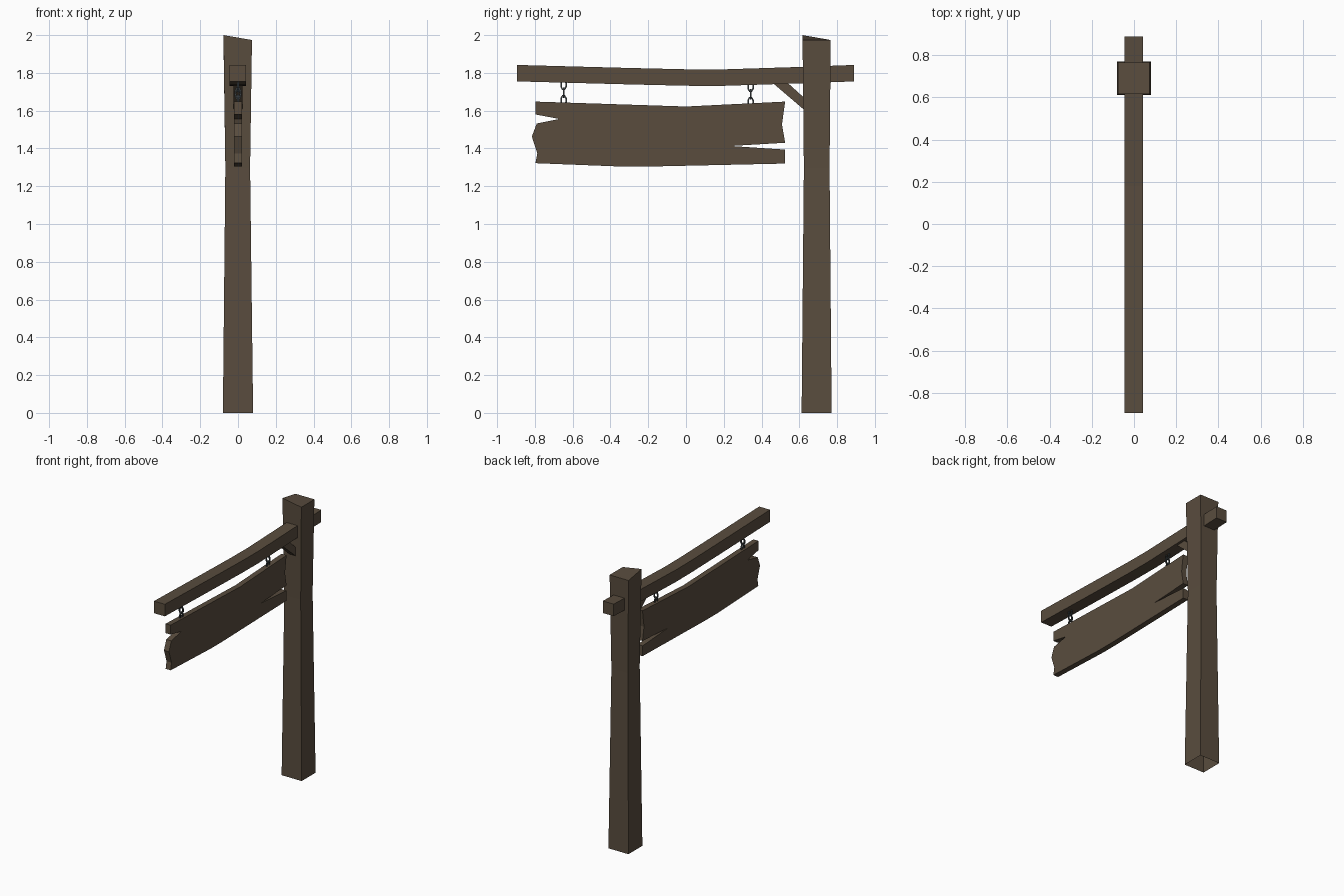
import bpy, bmesh, math
from mathutils import Matrix, Vector

if "Cube" in bpy.data.objects:
    bpy.data.objects.remove(bpy.data.objects["Cube"])


def material(name, rgb):
    m = bpy.data.materials.new(name)
    m.diffuse_color = (*rgb, 1)
    m.use_nodes = True
    m.node_tree.nodes["Principled BSDF"].inputs["Base Color"].default_value = m.diffuse_color
    return m


WOOD = material("wood", (0.1, 0.073, 0.048))
IRON = material("iron", (0.045, 0.055, 0.058))


def finish(bm, name, mat):
    bmesh.ops.recalc_face_normals(bm, faces=bm.faces)
    me = bpy.data.meshes.new(name)
    bm.to_mesh(me)
    bm.free()
    me.materials.append(mat)
    ob = bpy.data.objects.new(name, me)
    bpy.context.collection.objects.link(ob)
    return ob


def loft(name, rings, caps, mat):
    """Join rings of points with quads; caps = (close first, close last)."""
    bm = bmesh.new()
    vs = [[bm.verts.new(p) for p in r] for r in rings]
    n = len(vs[0])
    for a, b in zip(vs, vs[1:]):
        for i in range(n):
            j = (i + 1) % n
            bm.faces.new((a[i], a[j], b[j], b[i]))
    if caps[0]:
        bm.faces.new(vs[0])
    if caps[1]:
        bm.faces.new(vs[-1])
    return finish(bm, name, mat)


def slab(name, outline, half, mat):
    """Extrude a (y, z) outline along x."""
    return loft(name, [[(x, y, z) for y, z in outline] for x in (-half, half)],
                (True, True), mat)


# Post: tapered, open underneath, one raised top corner
def post_ring(x0, x1, y0, y1, z, lift=0):
    return [(x0, y0, z + lift), (x1, y0, z), (x1, y1, z), (x0, y1, z)]


loft("post", [post_ring(-.08, .08, .612, .771, 0),
              post_ring(-.067, .064, .624, .76, 1.3),
              post_ring(-.077, .074, .617, .766, 1.974, .026)],
     (False, True), WOOD)

# Sagging crossbeam
beam = [(-.895, 1.755, 1.842), (-.3, 1.739, 1.826), (.0, 1.732, 1.819),
        (.18, 1.731, 1.818), (.62, 1.745, 1.832), (.89, 1.755, 1.842)]
loft("crossbeam", [[(-.045, y, a), (.042, y, a), (.042, y, b), (-.045, y, b)]
                   for y, a, b in beam], (True, True), WOOD)

# Diagonal brace between beam and post
slab("brace", [(.455, 1.75), (.535, 1.75), (.64, 1.655), (.64, 1.592)], .024, WOOD)

# Weathered sign board with split ends
slab("sign_board", [(-.797, 1.648), (0, 1.622), (.525, 1.648), (.508, 1.527),
                    (.525, 1.43), (.235, 1.413), (.523, 1.394), (.525, 1.32),
                    (-.2, 1.304), (-.34, 1.304), (-.797, 1.322), (-.787, 1.373),
                    (-.816, 1.463), (-.79, 1.532), (-.67, 1.556), (-.797, 1.58)],
     .02, WOOD)


# Chains: three interlocking links, alternately turned
def chain(name, y, z):
    bm = bmesh.new()
    n, m, wire = 8, 4, .006
    for k in range(3):
        turn = Matrix.Rotation(math.pi / 2 * (k % 2), 3, 'Z')
        centre = Vector((0, y, z + (1 - k) * .041))
        rows = []
        for i in range(n):
            a = 2 * math.pi * (i + .5) / n
            row = []
            for j in range(m):
                b = 2 * math.pi * (j + .5) / m
                c = wire * math.cos(b)
                p = Vector((wire * math.sin(b), (.0145 + c) * math.cos(a),
                            (.026 + c) * math.sin(a)))
                row.append(bm.verts.new(turn @ p + centre))
            rows.append(row)
        for i in range(n):
            for j in range(m):
                r, s, q = rows[i], rows[(i + 1) % n], (j + 1) % m
                bm.faces.new((r[j], s[j], s[q], r[q]))
    finish(bm, name, IRON)


chain("outer_chain", -.648, 1.696)
chain("inner_chain", .342, 1.686)
